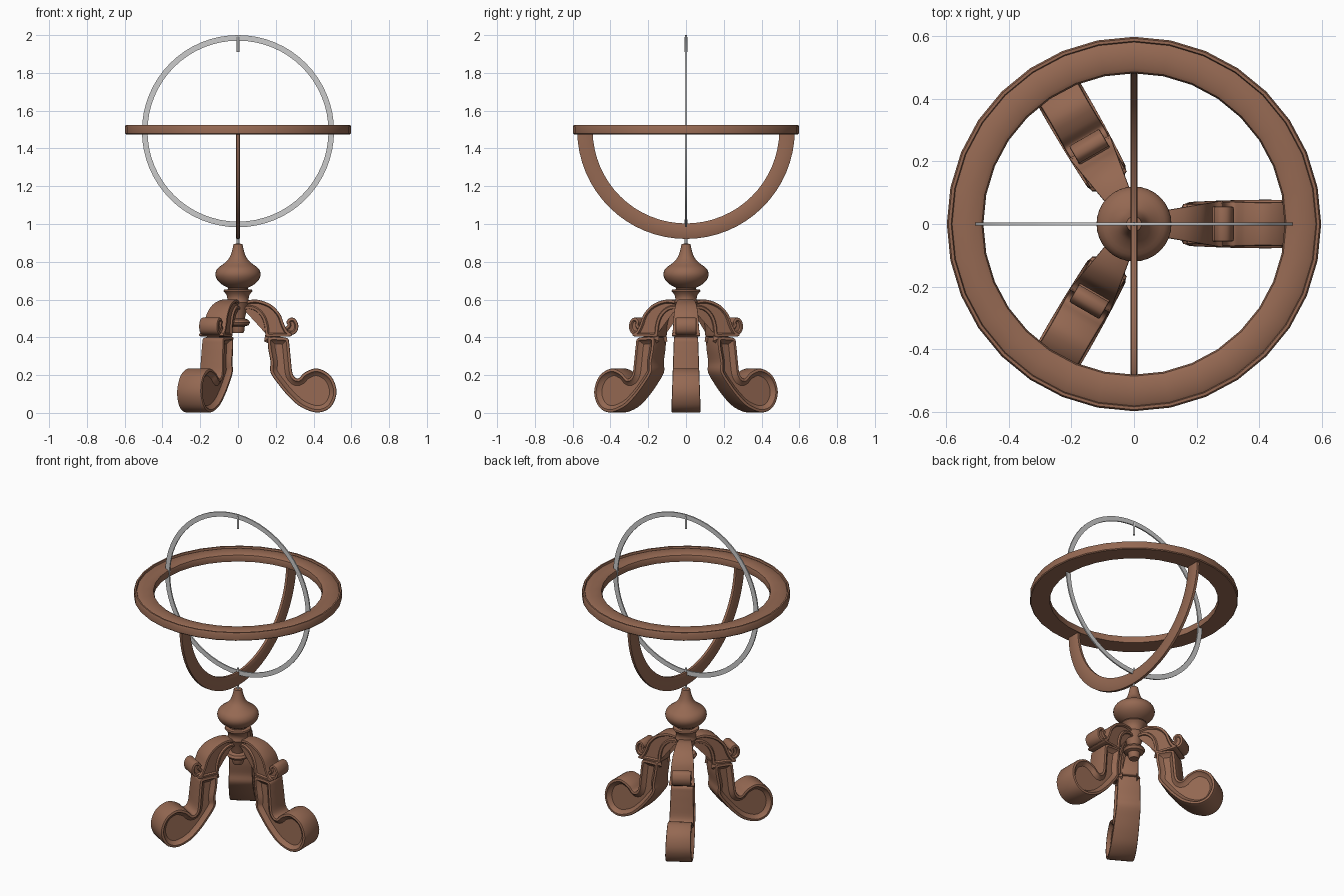
import bpy, bmesh, math
from mathutils import Vector

if "Cube" in bpy.data.objects:
    bpy.data.objects.remove(bpy.data.objects["Cube"])

wood = bpy.data.materials.new("wood")
wood.diffuse_color = (0.30, 0.14, 0.085, 1)
wood.use_nodes = True
wood.node_tree.nodes["Principled BSDF"].inputs["Base Color"].default_value = wood.diffuse_color


def finish(bm, name, mat=wood, angle=35):
    bmesh.ops.recalc_face_normals(bm, faces=bm.faces)
    me = bpy.data.meshes.new(name)
    bm.to_mesh(me)
    bm.free()
    ob = bpy.data.objects.new(name, me)
    bpy.context.collection.objects.link(ob)
    if mat:
        me.materials.append(mat)
    bpy.ops.object.select_all(action='DESELECT')
    ob.select_set(True)
    bpy.context.view_layer.objects.active = ob
    bpy.ops.object.shade_smooth_by_angle(angle=math.radians(angle))
    return ob


def smooth_curve(pts, n=4, closed=True):
    """Catmull-Rom curve through 2D points."""
    P = [Vector(p) for p in pts]
    k, out = len(P), []
    for i in range(k if closed else k - 1):
        ids = [i - 1, i, i + 1, i + 2]
        a, b, c, d = [P[j % k] if closed else P[min(max(j, 0), k - 1)] for j in ids]
        for s in range(n):
            t = s / n
            out.append(0.5 * (2 * b + (c - a) * t + (2 * a - 5 * b + 4 * c - d) * t * t
                              + (3 * b - a - 3 * c + d) * t ** 3))
    if not closed:
        out.append(P[-1])
    return out


def sweep(profile, name, axis='Z', z0=0, start=0, arc=2 * math.pi, steps=32, closed=True, mat=wood):
    """Turn a (radius, offset) profile round the z, y or x axis."""
    bm = bmesh.new()
    full = arc > 6.28
    rows = []
    for i in range(steps if full else steps + 1):
        a = start + arc * i / steps
        row = []
        for r, h in profile:
            u, v = r * math.cos(a), r * math.sin(a)
            co = {'Z': (u, v, h), 'Y': (u, h, v), 'X': (h, u, v)}[axis]
            row.append(bm.verts.new((co[0], co[1], co[2] + z0)))
        rows.append(row)
    n = len(profile)
    for i in range(steps):
        A, B = rows[i], rows[(i + 1) % len(rows)]
        for j in range(n if closed else n - 1):
            k = (j + 1) % n
            bm.faces.new((A[j], B[j], B[k], A[k]))
    if not full:
        bm.faces.new(rows[0])
        bm.faces.new(rows[-1])
    elif not closed:
        bm.faces.new([r[0] for r in rows])
        bm.faces.new([r[-1] for r in rows])
    return finish(bm, name, mat)


def carved_slab(outline, half_width, name, bevel, insets):
    """Side outline (x, z) given thickness in y, rounded edges, hollowed sides."""
    bm = bmesh.new()
    L = [bm.verts.new((x, half_width(x, z), z)) for x, z in outline]
    R = [bm.verts.new((x, -half_width(x, z), z)) for x, z in outline]
    caps = [bm.faces.new(L), bm.faces.new(R)]
    n = len(L)
    for i in range(n):
        j = (i + 1) % n
        bm.faces.new((L[i], L[j], R[j], R[i]))
    bmesh.ops.recalc_face_normals(bm, faces=bm.faces)
    edges = list({e for f in caps for e in f.edges})
    bmesh.ops.bevel(bm, geom=edges, offset=bevel, segments=2, profile=0.5, affect='EDGES')
    for thick, depth in insets:
        caps = [f for f in bm.faces if len(f.verts) > 12]
        bmesh.ops.inset_region(bm, faces=caps, thickness=thick, depth=depth,
                               use_even_offset=False, use_boundary=True)
    return finish(bm, name)


# Wooden horizon ring with a lip at the outer rim
sweep([(0.485, 1.475), (0.482, 1.50), (0.487, 1.515), (0.50, 1.522), (0.54, 1.524), (0.572, 1.519),
       (0.582, 1.514), (0.585, 1.525), (0.594, 1.525), (0.599, 1.515), (0.599, 1.48), (0.594, 1.475)],
      "horizon_ring", steps=32)

# Wooden half hoop carrying the horizon ring
sweep([(0.494, -0.008), (0.494, 0.008), (0.499, 0.011), (0.570, 0.011), (0.576, 0.008),
       (0.576, -0.008), (0.570, -0.011), (0.499, -0.011)],
      "half_hoop", axis='X', z0=1.497, start=math.pi + 0.01, arc=math.pi - 0.02, steps=32)

# Metal meridian ring and its two pins
sweep([(0.479, -0.004), (0.479, 0.004), (0.5085, 0.004), (0.5085, -0.004)],
      "meridian_ring", axis='Y', z0=1.4915, steps=64, mat=None)
for name, lo, hi in (("top_pin", 1.91, 1.99), ("bottom_pin", 0.87, 1.025)):
    sweep([(0.007, lo), (0.007, hi)], name, steps=12, closed=False, mat=None)

# Turned centre stem
bulb = smooth_curve([(0.024, 0.893), (0.031, 0.86), (0.046, 0.82), (0.075, 0.79), (0.108, 0.765),
                     (0.12, 0.735), (0.11, 0.705), (0.085, 0.68), (0.052, 0.662)], 3, False)
lower = [(0.052, 0.655), (0.074, 0.653), (0.077, 0.645), (0.068, 0.635), (0.058, 0.62), (0.056, 0.60),
         (0.062, 0.585), (0.055, 0.57), (0.046, 0.54), (0.038, 0.51), (0.036, 0.50), (0.056, 0.492),
         (0.064, 0.478), (0.056, 0.464), (0.036, 0.458), (0.034, 0.435), (0.028, 0.422)]
sweep([(0.012, 0.896)] + [tuple(p) for p in bulb] + lower, "centre_stem", steps=32, closed=False)

# One leg: arched bracket, curl, and lower leg ending in a scroll foot
arch = smooth_curve([(0.02, 0.545), (0.06, 0.55), (0.095, 0.538), (0.125, 0.505), (0.14, 0.46),
                     (0.145, 0.415), (0.155, 0.403), (0.21, 0.403), (0.275, 0.405), (0.284, 0.418),
                     (0.262, 0.435), (0.244, 0.47), (0.222, 0.525), (0.175, 0.573), (0.11, 0.598),
                     (0.06, 0.597), (0.02, 0.58)])
curl = smooth_curve([(0.248, 0.425), (0.285, 0.413), (0.312, 0.43), (0.319, 0.465), (0.303, 0.498),
                     (0.275, 0.503), (0.256, 0.482), (0.262, 0.465), (0.248, 0.45)])
foot = smooth_curve([(0.158, 0.39), (0.160, 0.34), (0.172, 0.27), (0.172, 0.215), (0.215, 0.15),
                     (0.27, 0.085), (0.335, 0.03), (0.42, 0.002), (0.49, 0.03), (0.522, 0.11),
                     (0.492, 0.195), (0.42, 0.235), (0.355, 0.215), (0.318, 0.182), (0.29, 0.205),
                     (0.280, 0.28), (0.272, 0.36), (0.262, 0.395), (0.21, 0.402), (0.168, 0.401)])
parts = [
    carved_slab(arch, lambda x, z: 0.027 + 0.17 * x, "leg_arch", 0.005, [(0.009, 0), (0.006, -0.009)]),
    carved_slab(curl, lambda x, z: 0.056, "leg_curl", 0.006, [(0.008, 0), (0.006, -0.008)]),
    carved_slab(foot, lambda x, z: 0.078 - 0.035 * z, "lower_leg", 0.007,
                [(0.008, 0), (0.006, -0.010), (0.016, -0.012)]),
]

# Repeat the leg three times round the stem
for part in parts:
    base = part.name
    for i in range(3):
        ob = part if i == 0 else part.copy()
        ob.name = f"{base}_{i + 1}"
        ob.rotation_euler.z = i * 2 * math.pi / 3
        if i:
            bpy.context.collection.objects.link(ob)
